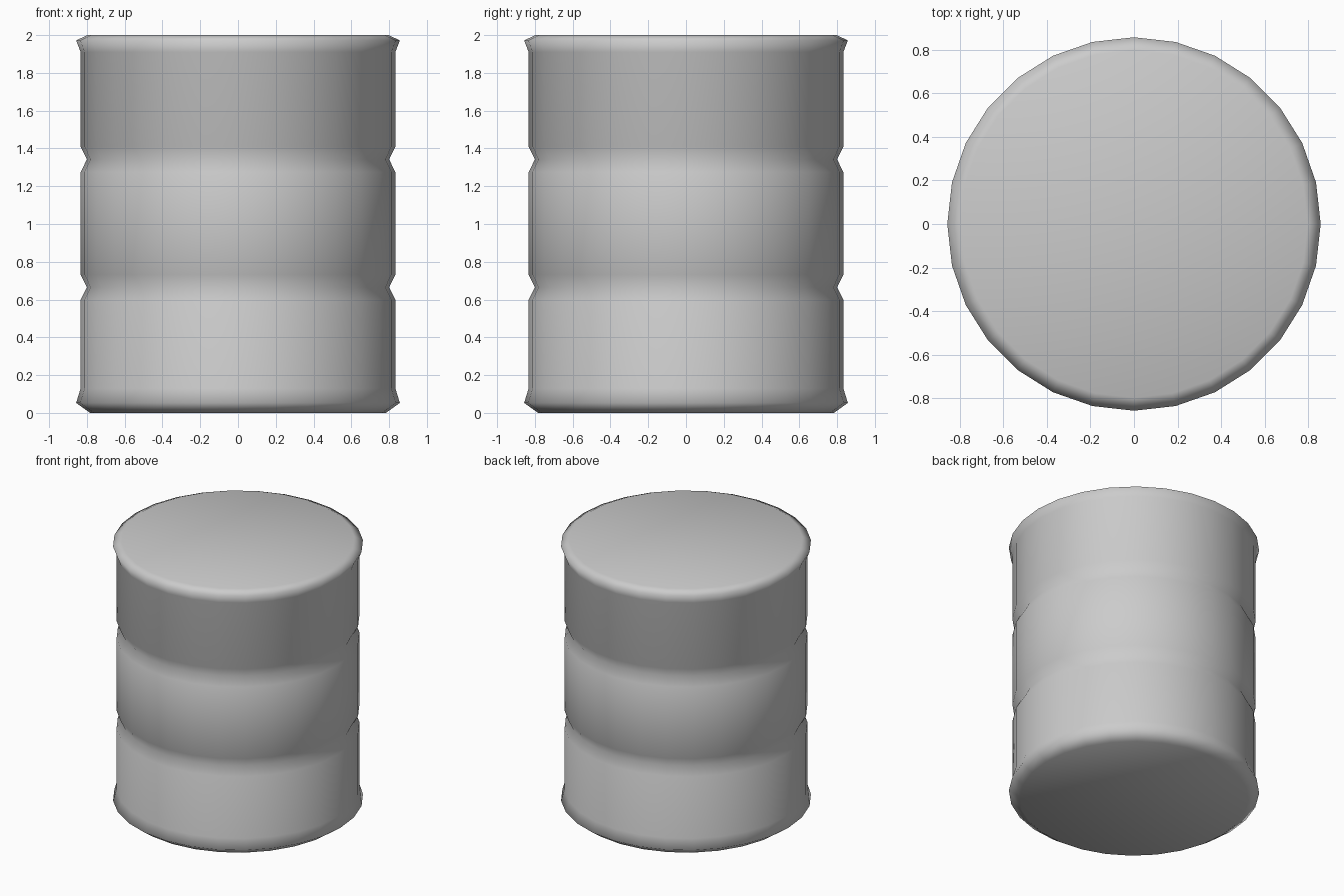
import bpy
import bmesh
from math import cos, sin, tau

if "Cube" in bpy.data.objects:
    bpy.data.objects.remove(bpy.data.objects["Cube"])

SIDES = 28
BODY, GROOVE, RIM = 0.833, 0.80, 0.857

# Barrel outline as (radius, height), bottom to top
profile = [(0.783, 0.0), (RIM, 0.053), (BODY, 0.13)]
for z in (0.665, 1.342):  # two pressed-in grooves
    profile += [(BODY, z - 0.067), (GROOVE, z), (BODY, z + 0.067)]
profile += [(BODY, 1.91), (RIM, 1.972), (0.797, 2.0)]

bm = bmesh.new()
rings = [[bm.verts.new((r * cos(tau * i / SIDES), r * sin(tau * i / SIDES), z))
          for i in range(SIDES)] for r, z in profile]

# Walls between neighbouring rings
for low, high in zip(rings, rings[1:]):
    for i in range(SIDES):
        j = (i + 1) % SIDES
        bm.faces.new((low[i], low[j], high[j], high[i]))

# Flat lid and base
bm.faces.new(rings[-1])
bm.faces.new(rings[0][::-1])

for face in bm.faces:
    face.smooth = True

mesh = bpy.data.meshes.new("barrel")
bm.to_mesh(mesh)
bm.free()
barrel = bpy.data.objects.new("barrel", mesh)
bpy.context.collection.objects.link(barrel)
